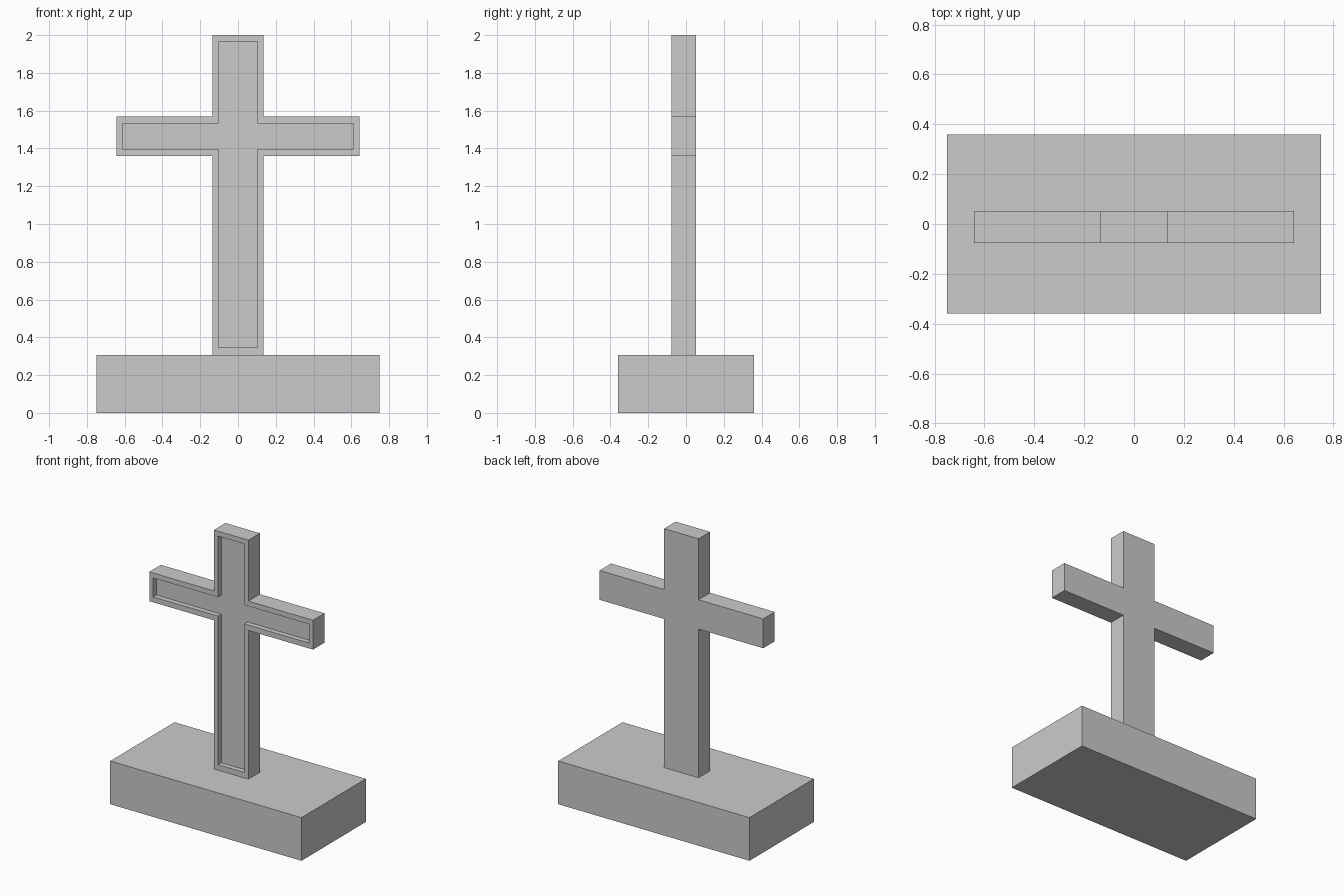
import bpy, bmesh

if "Cube" in bpy.data.objects:
    bpy.data.objects.remove(bpy.data.objects["Cube"])


def new_object(name, bm):
    bmesh.ops.recalc_face_normals(bm, faces=bm.faces)
    mesh = bpy.data.meshes.new(name)
    bm.to_mesh(mesh)
    bm.free()
    obj = bpy.data.objects.new(name, mesh)
    bpy.context.collection.objects.link(obj)
    return obj


def cross_outline(half_w, arm, bottom, arm_low, arm_high, top):
    # right half of the outline, mirrored to the left
    right = [(half_w, bottom), (half_w, arm_low), (arm, arm_low),
             (arm, arm_high), (half_w, arm_high), (half_w, top)]
    return right + [(-x, z) for x, z in reversed(right)]


# Plinth
bm = bmesh.new()
bmesh.ops.create_cube(bm, size=1)
bmesh.ops.scale(bm, vec=(1.5, 0.72, 0.306), verts=bm.verts)
bmesh.ops.translate(bm, vec=(0, 0, 0.153), verts=bm.verts)
new_object("plinth", bm)

# Standing cross with a recessed front panel
BACK, FRONT, RECESS = 0.052, -0.077, -0.04
outer = cross_outline(0.135, 0.642, 0.306, 1.36, 1.568, 2.0)
inner = cross_outline(0.103, 0.611, 0.345, 1.398, 1.532, 1.965)

bm = bmesh.new()
loops = [[bm.verts.new((x, y, z)) for x, z in outline]
         for outline, y in ((outer, BACK), (outer, FRONT),
                            (inner, FRONT), (inner, RECESS))]
for a, b in zip(loops, loops[1:]):
    for i in range(len(a)):
        j = (i + 1) % len(a)
        bm.faces.new((a[i], a[j], b[j], b[i]))
bm.faces.new(loops[0])
bm.faces.new(loops[-1])
new_object("standing_cross", bm)
